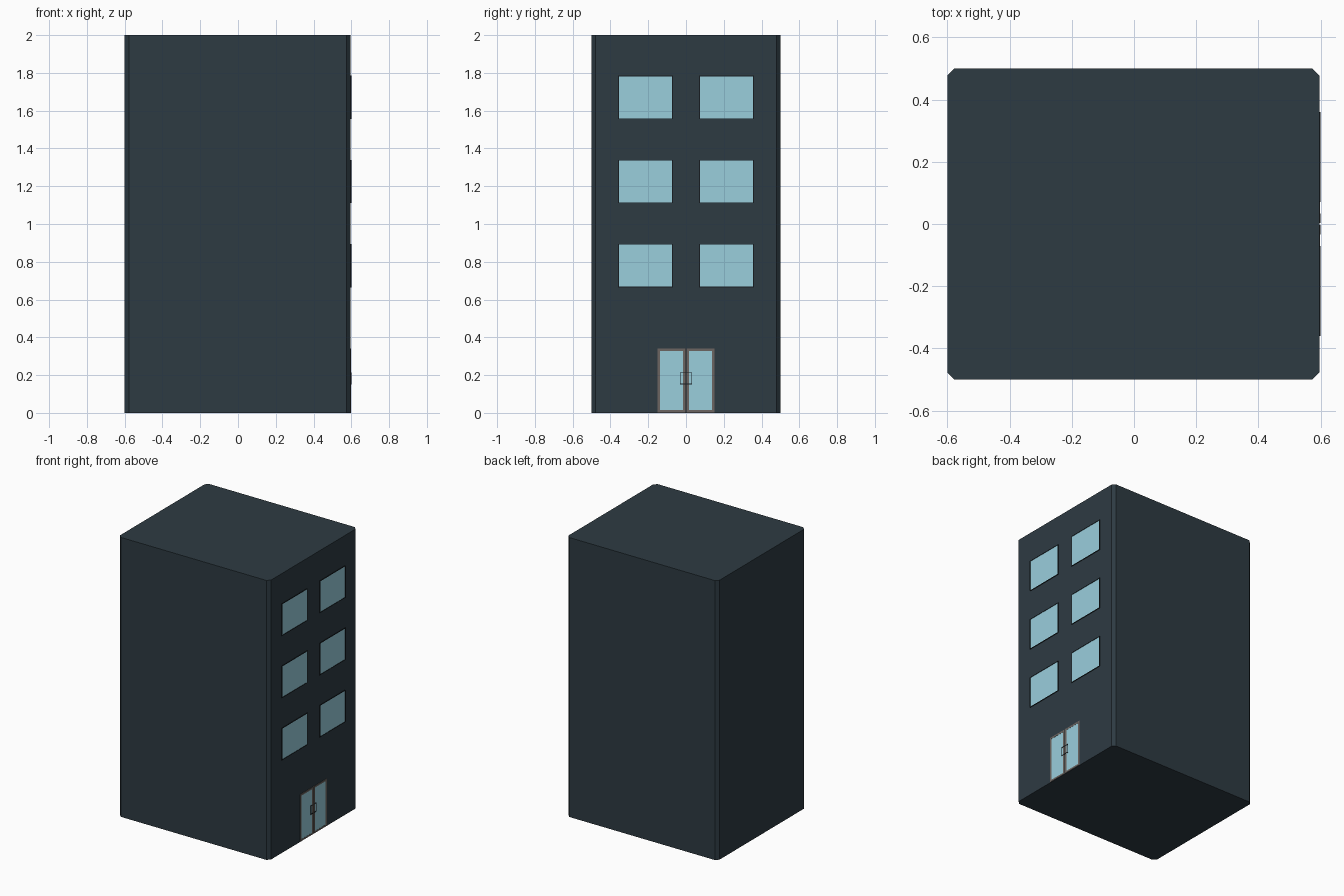
import bpy, bmesh

if "Cube" in bpy.data.objects:
    bpy.data.objects.remove(bpy.data.objects["Cube"])

def mat(name, rgb):
    m = bpy.data.materials.new(name)
    m.diffuse_color = (*rgb, 1)
    m.use_nodes = True
    m.node_tree.nodes["Principled BSDF"].inputs["Base Color"].default_value = m.diffuse_color
    return m

WALL = mat("wall_slate", (0.027, 0.043, 0.055))
GLASS = mat("glass_blue", (0.32, 0.62, 0.72))
DARK = mat("dark_trim", (0.008, 0.011, 0.014))
METAL = mat("door_metal", (0.15, 0.13, 0.12))
FACE = 0.596  # x of the wall that carries the windows

def new_object(name, bm, material):
    bmesh.ops.recalc_face_normals(bm, faces=bm.faces)
    me = bpy.data.meshes.new(name)
    bm.to_mesh(me)
    bm.free()
    me.materials.append(material)
    ob = bpy.data.objects.new(name, me)
    bpy.context.collection.objects.link(ob)
    return ob

def add_box(bm, x0, x1, y0, y1, z0, z1):
    vs = bmesh.ops.create_cube(bm, size=1)["verts"]
    for v in vs:
        v.co = (x1 if v.co.x > 0 else x0, y1 if v.co.y > 0 else y0, z1 if v.co.z > 0 else z0)

def box(name, material, *dims):
    bm = bmesh.new()
    add_box(bm, *dims)
    return new_object(name, bm, material)

def frame(name, material, x0, x1, y0, y1, z0, z1, w):
    """Rectangular ring facing +x, bars of width w."""
    bm = bmesh.new()
    add_box(bm, x0, x1, y0, y1, z0, z0 + w)
    add_box(bm, x0, x1, y0, y1, z1 - w, z1)
    add_box(bm, x0, x1, y0, y0 + w, z0 + w, z1 - w)
    add_box(bm, x0, x1, y1 - w, y1, z0 + w, z1 - w)
    return new_object(name, bm, material)

# Tower block with chamfered vertical corners
bm = bmesh.new()
add_box(bm, -0.6, FACE, -0.5, 0.5, 0, 2)
upright = [e for e in bm.edges if abs(e.verts[0].co.z - e.verts[1].co.z) > 1]
bmesh.ops.bevel(bm, geom=upright, offset=0.022, segments=1, affect='EDGES')
new_object("building_body", bm, WALL)

# Three floors of paired windows
for floor, z in enumerate((0.665, 1.11, 1.555), 1):
    for side, y in (("left", -0.36), ("right", 0.07)):
        box(f"window_pane_{side}_{floor}", GLASS, FACE - 0.01, FACE + 0.0015,
            y + 0.003, y + 0.287, z + 0.003, z + 0.227)
        frame(f"window_frame_{side}_{floor}", DARK, FACE - 0.01, 0.6,
              y, y + 0.29, z, z + 0.23, 0.004)

# Double door: glass leaf, metal frame and pull handle on each side
for side, s in (("left", -1), ("right", 1)):
    def span(a, b):
        return sorted((s * a, s * b))
    y0, y1 = span(0.003, 0.15)
    frame(f"door_frame_{side}", METAL, FACE - 0.01, FACE + 0.0025, y0, y1, 0.002, 0.34, 0.013)
    y0, y1 = span(0.014, 0.14)
    box(f"door_glass_{side}", GLASS, FACE - 0.01, FACE + 0.0015, y0, y1, 0.013, 0.328)
    bm = bmesh.new()
    y0, y1 = span(0.028, 0.033)
    add_box(bm, FACE, 0.6, y0, y1, 0.15, 0.215)
    y0, y1 = span(0.003, 0.028)
    for z in (0.15, 0.21):
        add_box(bm, FACE, 0.6, y0, y1, z, z + 0.005)
    new_object(f"door_handle_{side}", bm, DARK)
box("door_gap", DARK, FACE - 0.01, FACE + 0.001, -0.003, 0.003, 0, 0.34)
